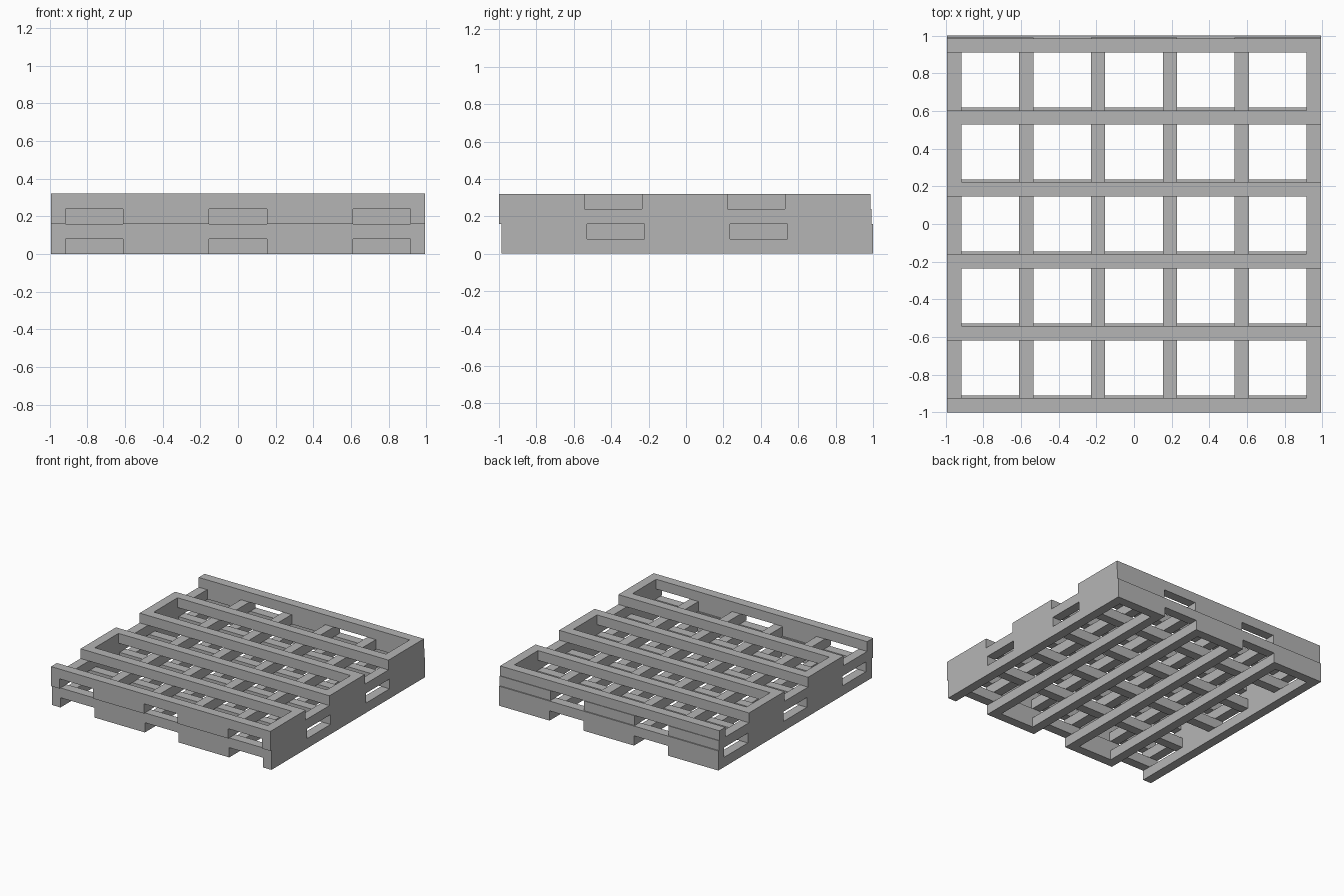
import bpy
import bmesh
from mathutils import Vector

cube = bpy.data.objects.get("Cube")
if cube:
    bpy.data.objects.remove(cube, do_unlink=True)

BARS = 6        # parallel bars in each layer
PITCH = 0.382   # spacing between bars
WIDTH = 0.076   # bar width
HEIGHT = 0.08   # layer thickness
HALF = WIDTH / 2
SPAN = PITCH * (BARS - 1) + WIDTH

grey = bpy.data.materials.new("grey")
grey.use_nodes = True
colour = (0.46, 0.46, 0.46, 1)
grey.diffuse_color = colour
grey.node_tree.nodes["Principled BSDF"].inputs["Base Color"].default_value = colour


def snake_path(length):
    """Centreline running back and forth, first bar starting at the origin side."""
    points = []
    for k in range(BARS):
        across = HALF + k * PITCH
        near, far = HALF, length - HALF
        if k == 0:
            near = 0
        if k == BARS - 1:
            near, far = HALF, length
            far, near = length - HALF, 0
        ends = (near, far) if k % 2 == 0 else (far, near)
        points += [Vector((end, across)) for end in ends]
    return points


def outline(points):
    """Widen the right-angled centreline into a closed ribbon."""
    normals = []
    for a, b in zip(points, points[1:]):
        d = (b - a).normalized()
        normals.append(Vector((-d.y, d.x)))
    offsets = [normals[0]]
    offsets += [m + n for m, n in zip(normals, normals[1:])]
    offsets.append(normals[-1])
    left = [p + o * HALF for p, o in zip(points, offsets)]
    right = [p - o * HALF for p, o in zip(points, offsets)]
    return left + right[::-1]


def snake_layer(name, level, y_start, along_y, length=SPAN):
    """One flat zigzag layer, extruded upward from its outline."""
    bm = bmesh.new()
    verts = []
    for p in outline(snake_path(length)):
        along, across = p
        x, y = (across, along) if along_y else (along, across)
        verts.append(bm.verts.new((x - SPAN / 2, y + y_start, level * HEIGHT)))
    face = bm.faces.new(verts)
    moved = bmesh.ops.extrude_face_region(bm, geom=[face])["geom"]
    top = [v for v in moved if isinstance(v, bmesh.types.BMVert)]
    bmesh.ops.translate(bm, verts=top, vec=(0, 0, HEIGHT))
    bmesh.ops.recalc_face_normals(bm, faces=bm.faces)
    mesh = bpy.data.meshes.new(name)
    bm.to_mesh(mesh)
    bm.free()
    mesh.materials.append(grey)
    obj = bpy.data.objects.new(name, mesh)
    bpy.context.collection.objects.link(obj)


# Lower pair sits slightly to the back, upper pair slightly to the front
lower, upper = 1 - SPAN, -1
snake_layer("bottom_lengthwise_layer", 0, lower, True)
snake_layer("lower_crosswise_layer", 1, lower, False)
snake_layer("upper_lengthwise_layer", 2, upper, True, SPAN + 0.005)
snake_layer("top_crosswise_layer", 3, upper, False)
